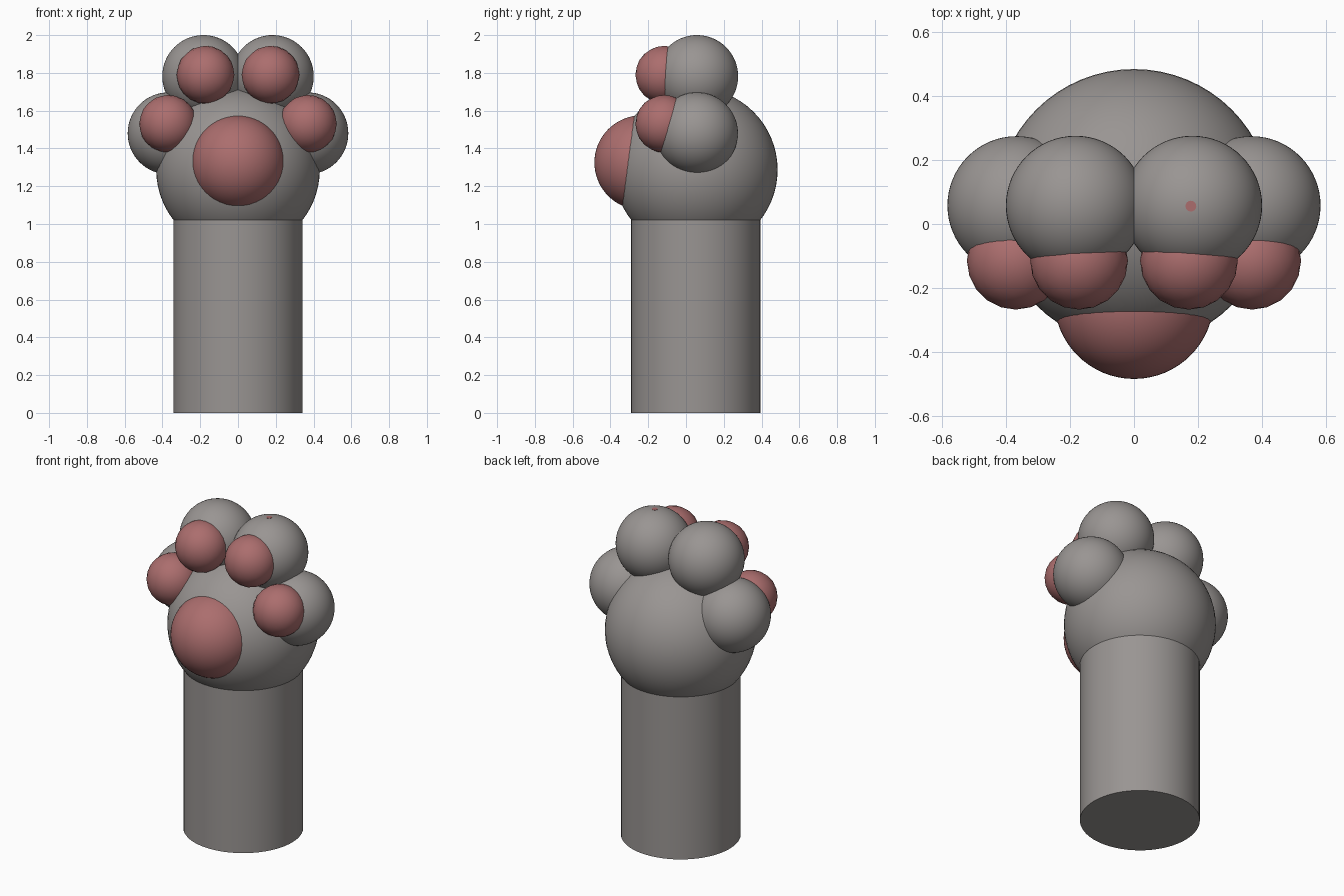
import bpy, math

if "Cube" in bpy.data.objects:
    bpy.data.objects.remove(bpy.data.objects["Cube"])

def material(name, rgb):
    m = bpy.data.materials.new(name)
    m.diffuse_color = (*rgb, 1)
    m.use_nodes = True
    m.node_tree.nodes["Principled BSDF"].inputs["Base Color"].default_value = m.diffuse_color
    return m

fur = material("warm grey fur", (0.32, 0.30, 0.29))
pink = material("dusty pink pads", (0.41, 0.155, 0.155))
CY = 0.052  # depth of the arm axis

def finish(name, mat):
    ob = bpy.context.object
    ob.name = name
    ob.data.materials.append(mat)
    bpy.ops.object.shade_smooth_by_angle(angle=math.radians(35))
    return ob

def ball(name, centre, r, mat):
    bpy.ops.mesh.primitive_uv_sphere_add(segments=64, ring_count=32, radius=r, location=centre)
    return finish(name, mat)

def coarse_ball(name, centre, r, mat):
    bpy.ops.mesh.primitive_ico_sphere_add(subdivisions=3, radius=r, location=centre)
    return finish(name, mat)

# Arm, running up into the palm
bpy.ops.mesh.primitive_cylinder_add(vertices=64, radius=0.342, depth=1.15, location=(0, CY, 0.575))
finish("arm", fur)

# Palm and its large pad
ball("palm", (0, CY, 1.287), 0.433, fur)
ball("palm_pad", (0, -0.235, 1.325), 0.25, pink)

# Toes and toe pads, mirrored left and right
for side, s in (("left", -1), ("right", 1)):
    ball(side + "_inner_toe", (s * 0.183, CY + 0.006, 1.782), 0.218, fur)
    ball(side + "_outer_toe", (s * 0.367, CY + 0.006, 1.48), 0.217, fur)
    coarse_ball(side + "_inner_toe_pad", (s * 0.172, -0.115, 1.79), 0.153, pink)
    coarse_ball(side + "_outer_toe_pad", (s * 0.37, -0.115, 1.53), 0.153, pink)

# Tiny pink spot on the crown of the right inner toe
bpy.ops.mesh.primitive_cylinder_add(vertices=16, radius=0.017, depth=0.004, location=(0.178, CY + 0.004, 1.999))
finish("toe_spot", pink)
